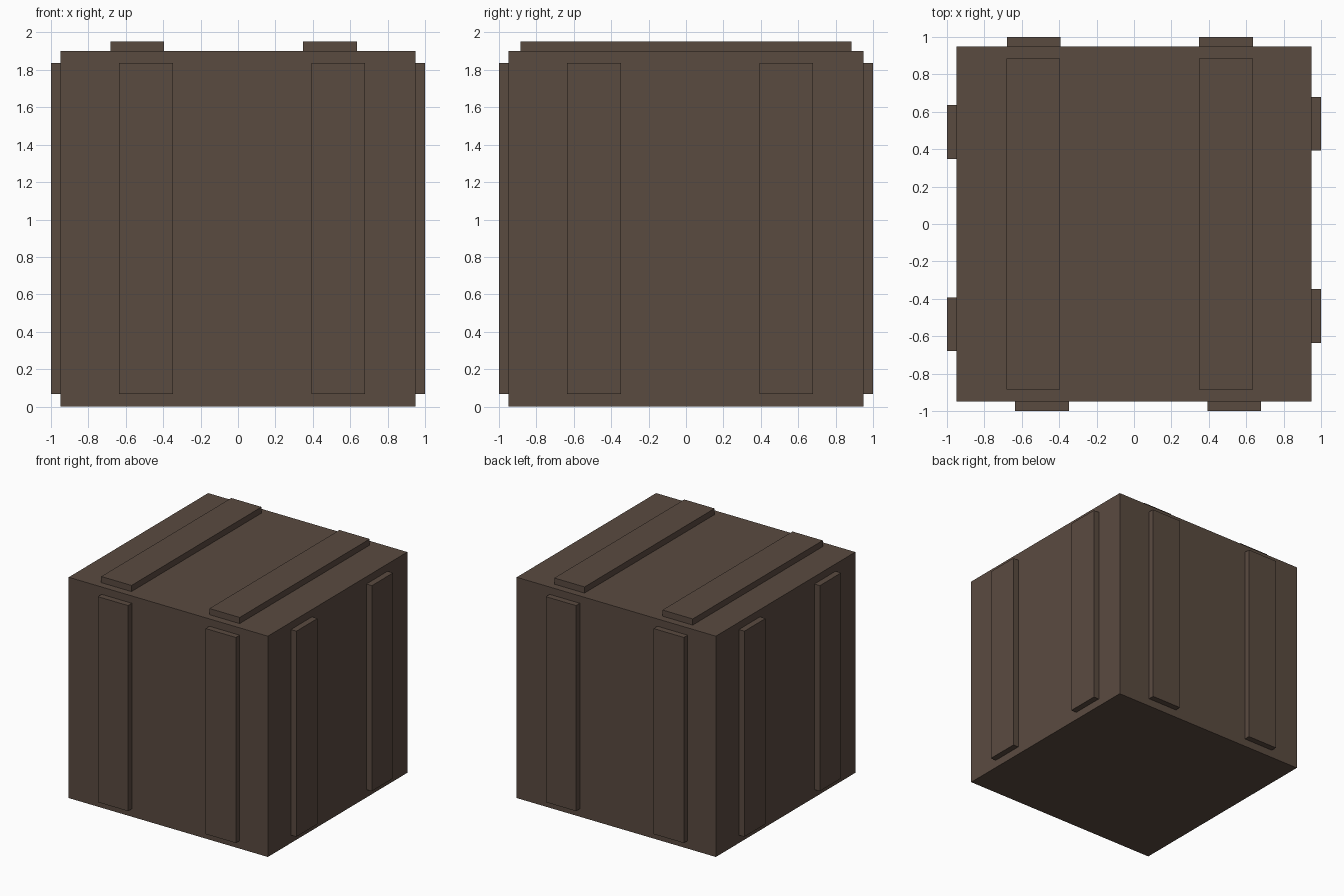
import bpy
from math import pi
from mathutils import Matrix, Vector

if "Cube" in bpy.data.objects:
    bpy.data.objects.remove(bpy.data.objects["Cube"])

wood = bpy.data.materials.new("dark brown wood")
wood.diffuse_color = (0.102, 0.069, 0.051, 1)
wood.use_nodes = True
wood.node_tree.nodes["Principled BSDF"].inputs["Base Color"].default_value = wood.diffuse_color


def box(name, lo, hi, turn=0.0):
    """Box between two corners, turned about the vertical axis."""
    lo, hi = Vector(lo), Vector(hi)
    bpy.ops.mesh.primitive_cube_add(size=1)
    ob = bpy.context.object
    ob.name = name
    ob.data.transform(Matrix.Rotation(turn, 4, 'Z')
                      @ Matrix.Translation((lo + hi) / 2)
                      @ Matrix.Diagonal((*(hi - lo), 1)))
    ob.data.materials.append(wood)
    return ob


# Crate body
box("crate_body", (-0.948, -0.948, 0), (0.948, 0.948, 1.9))

# Two upright slats per side, the same pattern turned around the crate
for i, side in enumerate(("front", "right", "back", "left")):
    for j, (a, b) in enumerate(((-0.635, -0.347), (0.392, 0.68))):
        box(f"{side}_slat_{j + 1}", (a, -1, 0.068), (b, -0.948, 1.837), i * pi / 2)

# Lid slats
for j, (a, b) in enumerate(((-0.683, -0.395), (0.347, 0.635))):
    box(f"lid_slat_{j + 1}", (a, -0.884, 1.9), (b, 0.884, 1.953))
